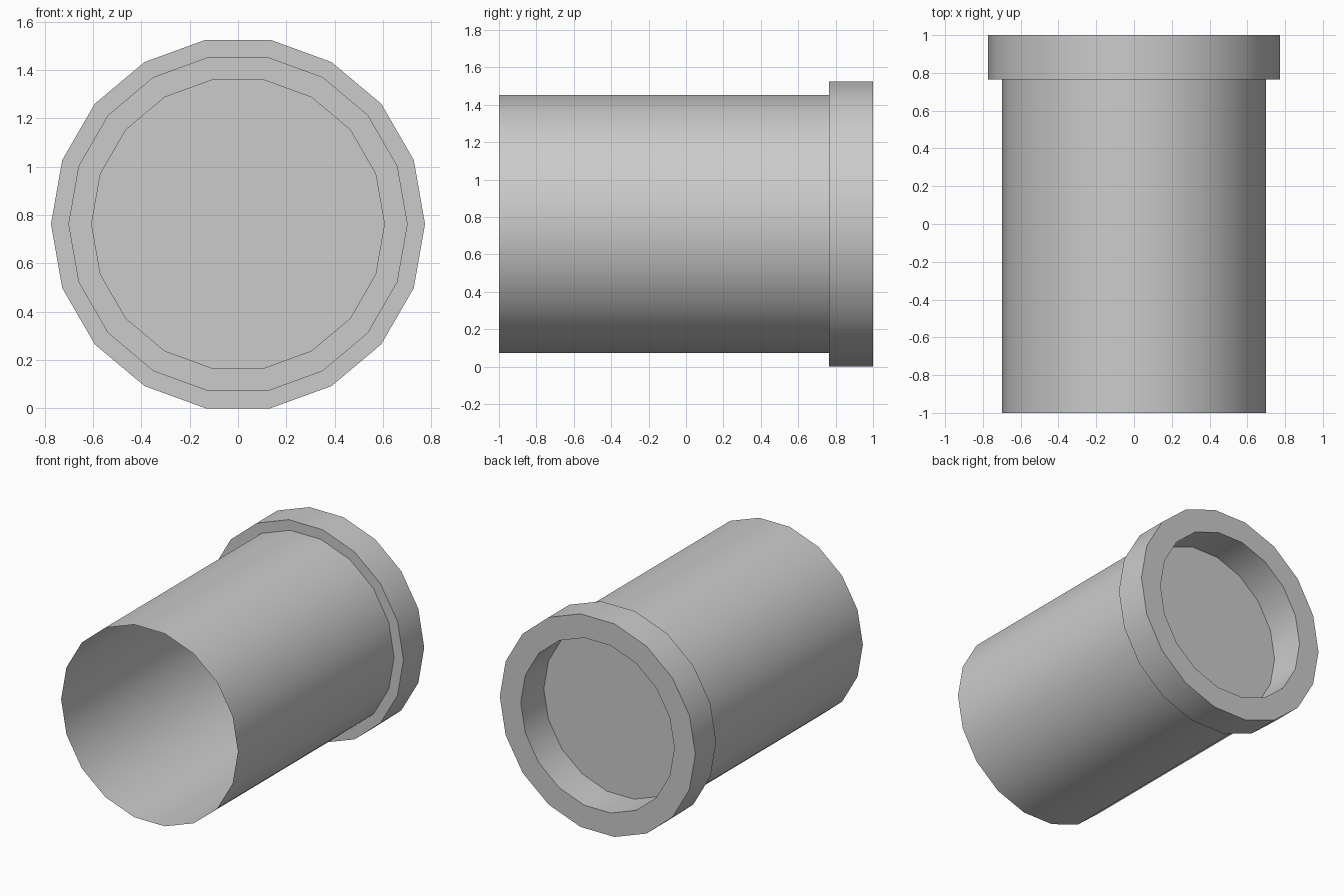
import bpy, bmesh
from math import cos, sin, tau, radians

if "Cube" in bpy.data.objects:
    bpy.data.objects.remove(bpy.data.objects["Cube"])

SIDES = 18
R = 0.774
CENTRE_Z = R * sin(radians(80))

# Profile (radius, y): open front end, tube, collar, then recess at the back
profile = [(0.70, -1.0), (0.70, 0.765), (R, 0.765), (R, 1.0),
           (0.608, 1.0), (0.608, 0.74)]

bm = bmesh.new()
rings = [[bm.verts.new((r * cos(tau * i / SIDES), y, CENTRE_Z + r * sin(tau * i / SIDES)))
          for i in range(SIDES)] for r, y in profile]
for a, b in zip(rings, rings[1:]):
    for i in range(SIDES):
        j = (i + 1) % SIDES
        bm.faces.new((a[i], b[i], b[j], a[j]))

# Recess floor closes the back of the tube
bm.faces.new(rings[-1][::-1])

mesh = bpy.data.meshes.new("collared_tube")
bm.to_mesh(mesh)
bm.free()
tube = bpy.data.objects.new("collared_tube", mesh)
bpy.context.collection.objects.link(tube)

# Smooth around the sides, sharp at the rims
bpy.context.view_layer.objects.active = tube
tube.select_set(True)
bpy.ops.object.shade_smooth_by_angle(angle=radians(35))
